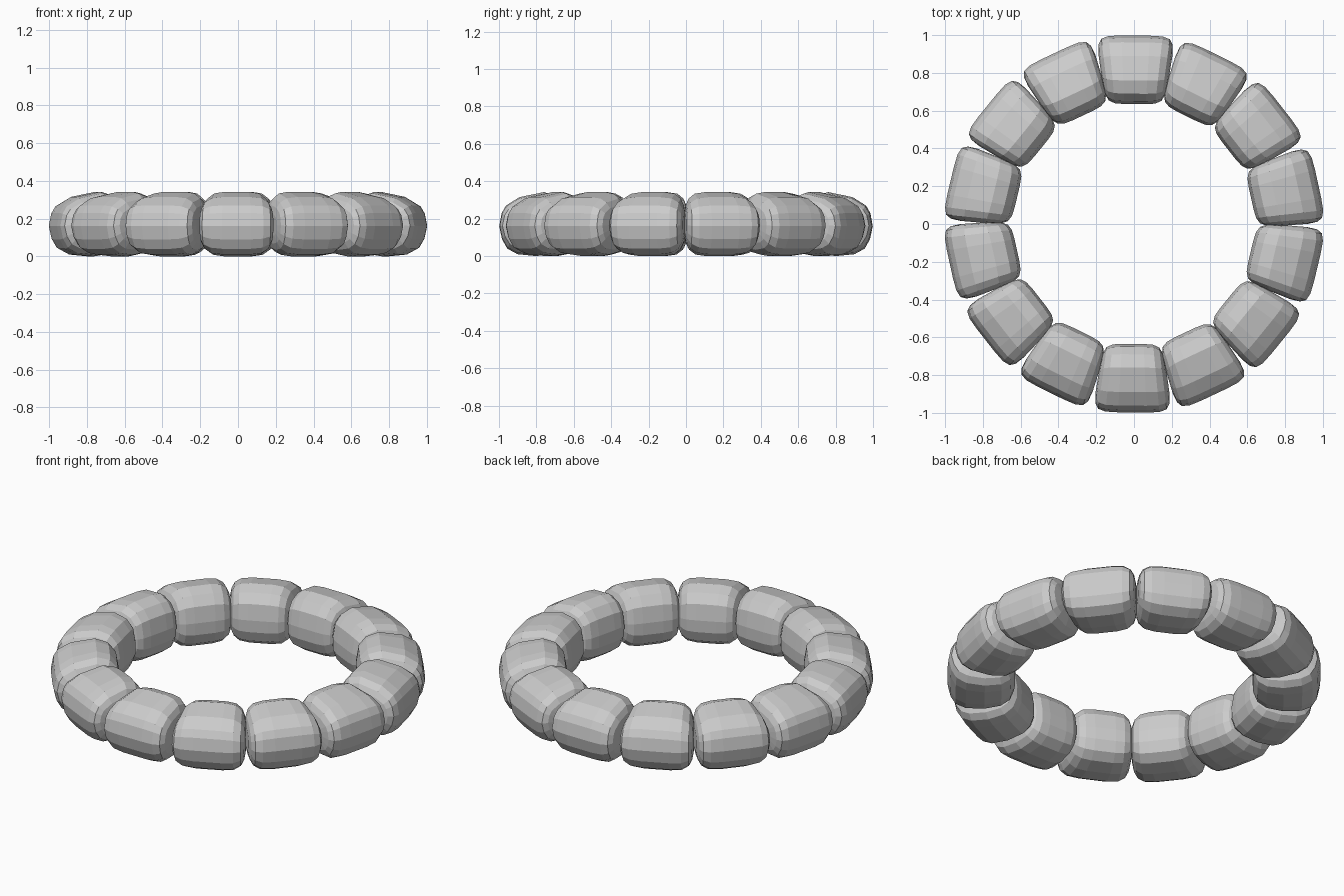
import bpy, bmesh, math

if "Cube" in bpy.data.objects:
    bpy.data.objects.remove(bpy.data.objects["Cube"])

COUNT = 14
MID_R, MID_Z = 0.815, 0.168

# Stone cross-section: distance from ring centre, height
PROFILE = [(0.983, 0.09), (0.998, 0.16), (0.985, 0.23), (0.962, 0.27), (0.89, 0.315),
           (0.76, 0.342), (0.69, 0.32), (0.65, 0.27), (0.635, 0.18), (0.637, 0.11),
           (0.66, 0.05), (0.71, 0.015), (0.80, 0.0), (0.90, 0.01), (0.955, 0.04)]

# Half of the stone's width: sideways position, radial scale, height scale
HALF = [(0.36, 1.0, 1.0), (0.68, 0.98, 0.95), (0.87, 0.90, 0.80),
        (0.96, 0.74, 0.60), (1.0, 0.45, 0.36)]
STATIONS = [(-u, a, b) for u, a, b in reversed(HALF)] + HALF

# One stone: the cross-section lofted sideways, wider towards the outside
bm = bmesh.new()
loops = []
for u, scale_r, scale_z in STATIONS:
    loop = []
    for r, z in PROFILE:
        dr = (r - MID_R) * scale_r
        x = u * (0.184 + 0.15 * dr)
        loop.append(bm.verts.new((x, MID_R + dr, MID_Z + (z - MID_Z) * scale_z)))
    loops.append(loop)
n = len(PROFILE)
for p, q in zip(loops, loops[1:]):
    for i in range(n):
        j = (i + 1) % n
        bm.faces.new((p[i], p[j], q[j], q[i]))
bm.faces.new(loops[0])
bm.faces.new(loops[-1])
bmesh.ops.recalc_face_normals(bm, faces=bm.faces)
mesh = bpy.data.meshes.new("stone")
bm.to_mesh(mesh)
bm.free()

# Ring of stones
for i in range(COUNT):
    stone = bpy.data.objects.new(f"ring_stone_{i + 1}", mesh)
    stone.rotation_euler.z = math.tau * i / COUNT - math.radians(0.5)
    bpy.context.collection.objects.link(stone)
